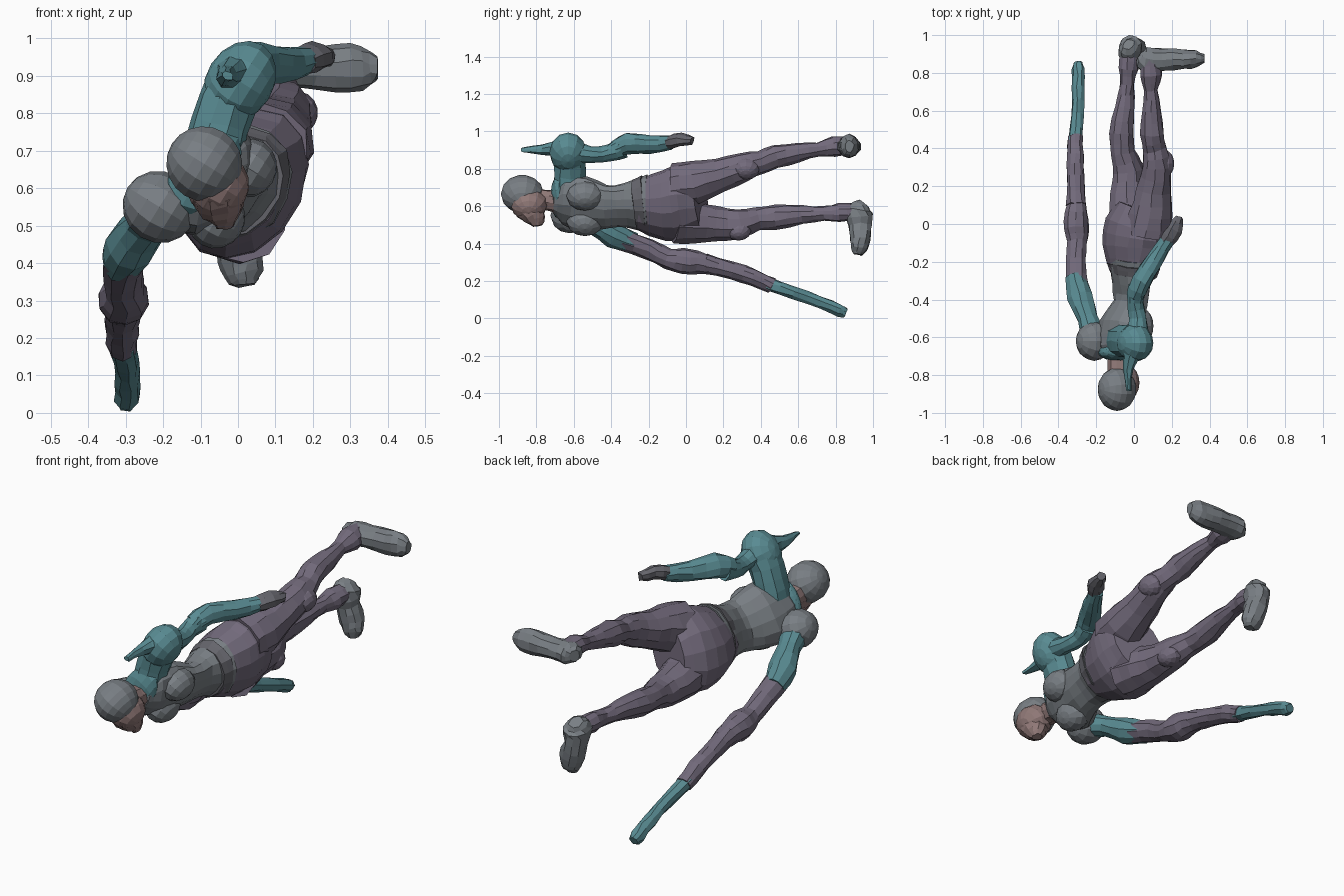
import bpy, bmesh, math, random
from mathutils import Vector

random.seed(4)
SIDE = Vector((0.53, 0, 0.85))     # across the body, lower shoulder to upper shoulder
FRONT = Vector((0.85, 0, -0.53))   # the way the chest faces


def material(name, rgb):
    m = bpy.data.materials.new(name)
    m.diffuse_color = (*rgb, 1)
    return m


GREY = material("grey_cloth", (0.19, 0.21, 0.23))
TEAL = material("teal_cloth", (0.10, 0.26, 0.29))
PLUM = material("plum_cloth", (0.17, 0.145, 0.20))
SKIN = material("skin", (0.28, 0.19, 0.185))
DARK = material("dark_leather", (0.13, 0.13, 0.15))


def finish(name, bm, mat):
    bmesh.ops.recalc_face_normals(bm, faces=bm.faces[:])
    me = bpy.data.meshes.new(name)
    bm.to_mesh(me)
    bm.free()
    me.materials.append(mat)
    ob = bpy.data.objects.new(name, me)
    bpy.context.collection.objects.link(ob)
    return ob


def tube(name, mat, secs, sides=10, jitter=0.004, step=2):
    """Loft of elliptical sections (x, y, z, half width across, half depth)."""
    fine = []
    for i in range(len(secs) - 1):
        p = [secs[max(0, min(len(secs) - 1, i + k))] for k in (-1, 0, 1, 2)]
        for s in range(step):
            t = s / step
            fine.append([0.5 * (2 * b + (c - a) * t + (2 * a - 5 * b + 4 * c - d) * t * t
                                + (3 * b - a - 3 * c + d) * t ** 3) for a, b, c, d in zip(*p)])
    fine.append(list(secs[-1]))
    bm = bmesh.new()
    pts = [Vector(f[:3]) for f in fine]
    rings = []
    for i, f in enumerate(fine):
        t = (pts[min(i + 1, len(pts) - 1)] - pts[max(i - 1, 0)]).normalized()
        u = (SIDE - t * SIDE.dot(t)).normalized()
        v = t.cross(u)
        ring = []
        for k in range(sides):
            a = 2 * math.pi * k / sides
            j = Vector([random.uniform(-jitter, jitter) for _ in range(3)])
            ring.append(bm.verts.new(pts[i] + u * math.cos(a) * f[3] + v * math.sin(a) * f[4] + j))
        rings.append(ring)
    for r, q in zip(rings, rings[1:]):
        for k in range(sides):
            n = (k + 1) % sides
            bm.faces.new((r[k], r[n], q[n], q[k]))
    bm.faces.new(rings[0])
    bm.faces.new(rings[-1])
    return finish(name, bm, mat)


def blob(name, mat, c, r, seg=12, rings=8):
    """Ellipsoid with radii across (SIDE), along y and forward (FRONT)."""
    bm = bmesh.new()
    bmesh.ops.create_uvsphere(bm, u_segments=seg, v_segments=rings, radius=1)
    for v in bm.verts:
        v.co = Vector(c) + SIDE * v.co.x * r[0] + Vector((0, 1, 0)) * v.co.y * r[1] + FRONT * v.co.z * r[2]
    return finish(name, bm, mat)


# Trunk, hollowed at the small of the back
tube("torso", GREY, [(-0.08, -0.71, 0.63, .07, .06), (-0.08, -0.65, 0.63, .14, .09),
                     (-0.065, -0.54, 0.615, .16, .10), (-0.02, -0.42, 0.595, .13, .075),
                     (-0.015, -0.32, 0.605, .13, .09), (0.0, -0.2, 0.61, .165, .135)], 14)
tube("hips", PLUM, [(0.0, -0.25, 0.61, .145, .12), (0.005, -0.12, 0.605, .20, .155),
                    (0.02, -0.01, 0.615, .215, .155), (0.045, 0.08, 0.62, .16, .12)], 14)
tube("belt", DARK, [(-0.005, -0.27, 0.605, .145, .115), (0.0, -0.22, 0.61, .165, .135)], 14)
for n, s in (("upper", 1), ("lower", -1)):
    c = Vector((-0.07, -0.54, 0.62)) + SIDE * 0.08 * s + FRONT * 0.065
    blob(n + "_chest", GREY, c, (.08, .10, .075))

# Neck and head
tube("neck", SKIN, [(-0.08, -0.66, 0.62, .065, .06), (-0.085, -0.73, 0.63, .055, .055),
                    (-0.09, -0.82, 0.64, .06, .06)])
blob("collar", TEAL, (-0.09, -0.68, 0.65), (.13, .045, .085))
blob("hood", GREY, (-0.09, -0.875, 0.665), (.102, .115, .102), 14, 10)
blob("face", SKIN, (-0.055, -0.84, 0.61), (.085, .10, .085))
tube("jaw", SKIN, [(-0.06, -0.86, 0.61, .075, .08), (-0.05, -0.825, 0.565, .068, .07),
                   (-0.04, -0.80, 0.525, .045, .05), (-0.035, -0.79, 0.495, .02, .025)])

# Raised arm
blob("upper_shoulder", TEAL, (0.005, -0.63, 0.885), (.115, .10, .09))
tube("upper_shoulder_bridge", TEAL, [(-0.07, -0.62, 0.68, .08, .09), (-0.05, -0.62, 0.77, .08, .09),
                                     (-0.01, -0.62, 0.87, .08, .09)])
tube("shoulder_spike", TEAL, [(-0.01, -0.68, 0.91, .05, .05), (-0.03, -0.77, 0.90, .03, .025),
                              (-0.03, -0.88, 0.90, .012, .015)], 8)
tube("raised_upper_arm", TEAL, [(0.02, -0.60, 0.89, .06, .06), (0.02, -0.5, 0.875, .042, .045),
                                (0.005, -0.41, 0.885, .045, .045), (0.02, -0.34, 0.91, .06, .05)])
tube("raised_forearm", TEAL, [(0.005, -0.38, 0.905, .045, .045), (0.04, -0.30, 0.935, .06, .05),
                              (0.11, -0.19, 0.93, .05, .046), (0.18, -0.08, 0.94, .038, .038)])
tube("raised_hand", DARK, [(0.175, -0.09, 0.94, .035, .04), (0.215, -0.03, 0.955, .036, .045),
                           (0.24, 0.035, 0.95, .02, .025)], 8)

# Lowered arm with staff
blob("lower_shoulder", GREY, (-0.21, -0.62, 0.55), (.095, .105, .10))
tube("lowered_upper_arm", TEAL, [(-0.21, -0.62, 0.55, .075, .08), (-0.245, -0.5, 0.505, .052, .056),
                                 (-0.285, -0.39, 0.445, .068, .068), (-0.31, -0.28, 0.40, .055, .055)])
tube("lowered_forearm", PLUM, [(-0.30, -0.34, 0.42, .06, .06), (-0.31, -0.2, 0.37, .056, .052),
                               (-0.30, -0.10, 0.32, .055, .055), (-0.305, -0.02, 0.305, .07, .07),
                               (-0.305, 0.06, 0.30, .062, .06), (-0.305, 0.15, 0.285, .045, .045)])
tube("staff_grip", PLUM, [(-0.305, 0.1, 0.295, .055, .055), (-0.31, 0.25, 0.255, .046, .046),
                          (-0.31, 0.36, 0.22, .046, .046), (-0.31, 0.46, 0.175, .04, .04)])
tube("staff_tip", TEAL, [(-0.31, 0.44, 0.185, .038, .038), (-0.30, 0.58, 0.135, .034, .034),
                         (-0.295, 0.72, 0.085, .032, .032), (-0.295, 0.82, 0.042, .036, .032),
                         (-0.295, 0.855, 0.03, .022, .022)], 8)

# Upper leg
tube("upper_leg", PLUM, [(0.07, -0.06, 0.71, .12, .12), (0.09, 0.05, 0.73, .115, .12),
                         (0.105, 0.18, 0.765, .09, .095), (0.12, 0.31, 0.81, .078, .08),
                         (0.11, 0.40, 0.835, .06, .065), (0.095, 0.48, 0.865, .066, .062),
                         (0.095, 0.6, 0.885, .05, .05), (0.09, 0.71, 0.905, .038, .038),
                         (0.09, 0.79, 0.92, .052, .06), (0.085, 0.87, 0.925, .045, .05)])
blob("upper_knee", PLUM, (0.155, 0.32, 0.80), (.06, .075, .058))
tube("upper_foot", GREY, [(0.025, 0.885, 0.92, .03, .03), (0.06, 0.87, 0.92, .055, .068),
                          (0.15, 0.87, 0.92, .052, .062), (0.26, 0.872, 0.92, .064, .055),
                          (0.33, 0.875, 0.92, .06, .045), (0.37, 0.875, 0.92, .035, .022)])

# Lower leg
tube("lower_leg", PLUM, [(0.0, -0.06, 0.525, .125, .13), (-0.02, 0.05, 0.515, .11, .12),
                         (-0.03, 0.16, 0.505, .09, .10), (-0.03, 0.28, 0.505, .078, .085),
                         (-0.06, 0.38, 0.53, .06, .065), (-0.065, 0.48, 0.54, .066, .068),
                         (-0.05, 0.62, 0.555, .052, .055), (-0.035, 0.74, 0.56, .038, .038),
                         (-0.03, 0.82, 0.565, .05, .055), (-0.025, 0.90, 0.57, .045, .05)])
blob("lower_knee", PLUM, (0.0, 0.28, 0.472), (.055, .07, .062))
tube("lower_foot", GREY, [(-0.03, 0.95, 0.615, .03, .035), (-0.022, 0.925, 0.575, .062, .075),
                          (-0.015, 0.93, 0.50, .055, .064), (0.005, 0.93, 0.42, .062, .055),
                          (0.015, 0.925, 0.37, .052, .045), (0.02, 0.92, 0.342, .03, .024)])
